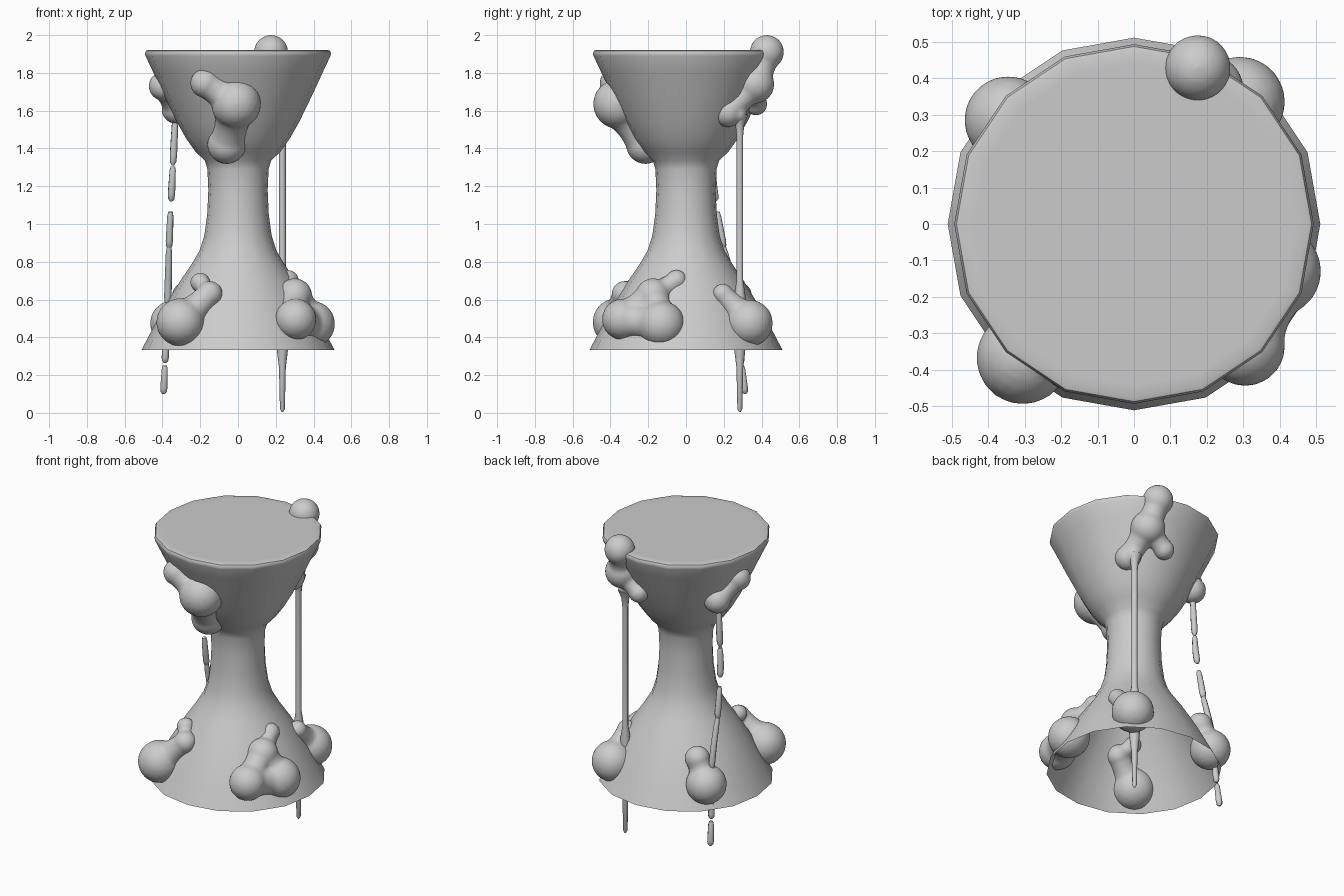
import bpy, bmesh, math
from mathutils import Vector, Matrix

if "Cube" in bpy.data.objects:
    bpy.data.objects.remove(bpy.data.objects["Cube"])


def add_object(name, bm):
    mesh = bpy.data.meshes.new(name)
    bm.to_mesh(mesh)
    bm.free()
    obj = bpy.data.objects.new(name, mesh)
    bpy.context.collection.objects.link(obj)
    return obj


def pedestal(name, profile, sides=16):
    bm = bmesh.new()

    def point(r, i, z):
        r *= 1.0 + 0.008 * (i % 4 != 0)
        a = i * math.tau / sides
        return bm.verts.new((r * math.cos(a), r * math.sin(a), z))

    rings = [[point(r, i, z) for i in range(sides)] for r, z in profile]
    for a, b in zip(rings, rings[1:]):
        for i in range(sides):
            j = (i + 1) % sides
            bm.faces.new((a[i], a[j], b[j], b[i]))
    bm.faces.new(rings[-1])
    obj = add_object(name, bm)
    bpy.context.view_layer.objects.active = obj
    obj.select_set(True)
    bpy.ops.object.shade_smooth_by_angle(angle=math.radians(40))
    obj.select_set(False)


def blob(name, balls, links):
    """Balls (x, y, z, r) fused with slightly pinched necks along the links."""
    bm = bmesh.new()

    def ball(p, r):
        bmesh.ops.create_icosphere(bm, subdivisions=3, radius=r, matrix=Matrix.Translation(p))

    for x, y, z, r in balls:
        ball((x, y, z), r + 0.003)
    for a, b in links:
        pa, pb = Vector(balls[a][:3]), Vector(balls[b][:3])
        for k in range(1, 12):
            t = k / 12
            r = balls[a][3] * (1 - t) + balls[b][3] * t
            ball(pa.lerp(pb, t), r * (1 - 0.9 * t * (1 - t)))
    obj = add_object(name, bm)
    rem = obj.modifiers.new("fuse", 'REMESH')
    rem.mode = 'VOXEL'
    rem.voxel_size = 0.01
    rem.use_smooth_shade = True
    smooth = obj.modifiers.new("soften", 'SMOOTH')
    smooth.factor = 0.5
    smooth.iterations = 5


def drip(name, points):
    """Thin strand through points (x, y, z, radius)."""
    cu = bpy.data.curves.new(name, 'CURVE')
    cu.dimensions = '3D'
    cu.bevel_depth = 0.01
    cu.bevel_resolution = 2
    cu.use_fill_caps = True
    sp = cu.splines.new('POLY')
    sp.points.add(len(points) - 1)
    for p, (x, y, z, r) in zip(sp.points, points):
        p.co = (x, y, z, 1)
        p.radius = r / 0.01
    sp.use_smooth = True
    obj = bpy.data.objects.new(name, cu)
    bpy.context.collection.objects.link(obj)
    bpy.context.view_layer.objects.active = obj
    obj.select_set(True)
    bpy.ops.object.convert(target='MESH')
    obj.select_set(False)


# Hourglass pedestal, open underneath, closed with a flat top
pedestal("pedestal", [
    (0.511, 0.333), (0.455, 0.44), (0.41, 0.525), (0.36, 0.61), (0.305, 0.70), (0.247, 0.785), (0.203, 0.86),
    (0.178, 0.94), (0.163, 1.05), (0.157, 1.18), (0.162, 1.29), (0.175, 1.335), (0.225, 1.383),
    (0.273, 1.45), (0.324, 1.54), (0.392, 1.68), (0.452, 1.81), (0.49, 1.89),
    (0.493, 1.905), (0.487, 1.917), (0.475, 1.921), (0.44, 1.921)])

# Goo clusters on the bowl
blob("bowl_goo_front", [(-0.175, -0.38, 1.745, 0.075), (-0.01, -0.36, 1.635, 0.129), (-0.06, -0.215, 1.42, 0.1)],
     [(0, 1), (1, 2)])
blob("bowl_goo_back", [(0.175, 0.428, 1.91, 0.088), (0.2, 0.365, 1.74, 0.1), (0.23, 0.22, 1.59, 0.075),
                       (0.235, 0.275, 1.58, 0.045), (0.08, 0.37, 1.635, 0.058)],
     [(0, 1), (1, 2), (1, 4), (2, 3)])
blob("bowl_goo_left", [(-0.395, 0.035, 1.73, 0.075), (-0.325, 0.145, 1.61, 0.078)], [(0, 1)])

# Goo clusters on the base
blob("base_goo_right", [(0.305, -0.335, 0.495, 0.107), (0.39, -0.13, 0.47, 0.121),
                        (0.30, -0.175, 0.62, 0.09), (0.265, -0.05, 0.70, 0.055)],
     [(0, 1), (0, 2), (1, 2), (2, 3)])
blob("base_goo_front", [(-0.305, -0.367, 0.48, 0.125), (-0.15, -0.325, 0.63, 0.066), (-0.20, -0.25, 0.69, 0.05)],
     [(0, 1), (1, 2)])
blob("base_goo_back", [(0.29, 0.335, 0.475, 0.122), (0.29, 0.195, 0.63, 0.052)], [(0, 1)])
blob("base_goo_left", [(-0.345, 0.285, 0.475, 0.118), (-0.275, 0.275, 0.62, 0.072)], [(0, 1)])

# Long unbroken strand
drip("long_drip", [(0.235, 0.285, z, r) for z, r in
                   [(1.58, 0.045), (1.53, 0.024), (1.47, 0.018), (0.70, 0.018), (0.62, 0.03), (0.38, 0.032),
                    (0.32, 0.028), (0.24, 0.018), (0.02, 0.013), (0.005, 0.005)]])

# Broken strand on the left, cut into droplets that follow a shared path
PATH = [(-0.33, 0.14, 1.60), (-0.35, 0.145, 1.20), (-0.358, 0.168, 1.05), (-0.365, 0.20, 0.87),
        (-0.37, 0.26, 0.65), (-0.385, 0.29, 0.30), (-0.395, 0.315, 0.08)]


def on_path(z):
    for a, b in zip(PATH, PATH[1:]):
        if z >= b[2]:
            return Vector(a).lerp(Vector(b), (a[2] - z) / (a[2] - b[2]))


for n, (top, bottom) in enumerate([(1.58, 1.31), (1.305, 1.12), (1.065, 0.87), (0.88, 0.56), (0.40, 0.265), (0.25, 0.1)]):
    pts = []
    for t, r in [(0, 0.012), (0.12, 0.017), (0.5, 0.019), (0.8, 0.02), (0.93, 0.017), (1, 0.007)]:
        pts.append((*on_path(top + (bottom - top) * t), r))
    drip("broken_drip_%d" % (n + 1), pts)
